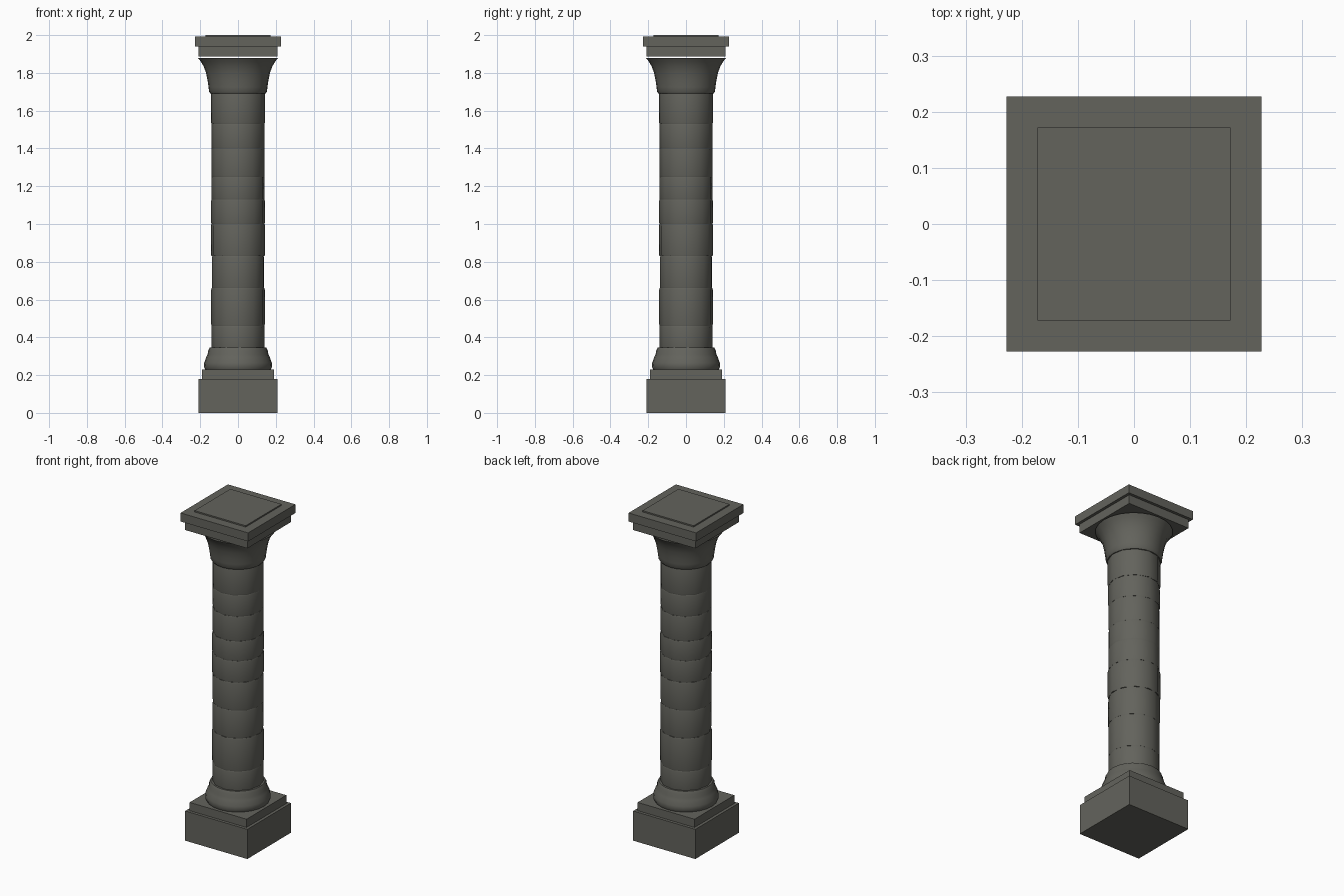
import bpy, bmesh, math, random
from mathutils import Matrix

random.seed(4)
if "Cube" in bpy.data.objects:
    bpy.data.objects.remove(bpy.data.objects["Cube"])

stone = bpy.data.materials.new("dark grey stone")
stone.use_nodes = True
colour = (0.125, 0.125, 0.108, 1)
stone.diffuse_color = colour
bsdf = next(n for n in stone.node_tree.nodes if n.type == "BSDF_PRINCIPLED")
bsdf.inputs["Base Color"].default_value = colour
bsdf.inputs["Roughness"].default_value = 0.8


def finish(name, bm, smooth=None):
    bmesh.ops.recalc_face_normals(bm, faces=bm.faces)
    mesh = bpy.data.meshes.new(name)
    bm.to_mesh(mesh)
    bm.free()
    mesh.materials.append(stone)
    ob = bpy.data.objects.new(name, mesh)
    bpy.context.collection.objects.link(ob)
    if smooth:
        bpy.ops.object.select_all(action="DESELECT")
        ob.select_set(True)
        bpy.context.view_layer.objects.active = ob
        bpy.ops.object.shade_smooth_by_angle(angle=math.radians(smooth))
    return ob


def slab(name, half, z0, z1):
    bm = bmesh.new()
    size = Matrix.Diagonal((2 * half, 2 * half, z1 - z0, 1))
    bmesh.ops.create_cube(bm, size=1, matrix=Matrix.Translation((0, 0, (z0 + z1) / 2)) @ size)
    return finish(name, bm)


def turned(name, profile, sides, twist=0.0, smooth=40):
    """Closed solid of revolution from (radius, height) points."""
    bm = bmesh.new()
    rings = []
    for r, z in profile:
        angles = [twist + math.tau * i / sides for i in range(sides)]
        rings.append([bm.verts.new((r * math.cos(a), r * math.sin(a), z)) for a in angles])
    for low, high in zip(rings, rings[1:]):
        for i in range(sides):
            j = (i + 1) % sides
            bm.faces.new((low[i], low[j], high[j], high[i]))
    bm.faces.new(rings[0])
    bm.faces.new(rings[-1])
    return finish(name, bm, smooth)


# Square base
slab("plinth", 0.209, 0, 0.18)
slab("plinth_step", 0.191, 0.18, 0.23)

# Rounded foot moulding
turned("foot_moulding", [(0.174, 0.23), (0.181, 0.245), (0.179, 0.265), (0.168, 0.295),
                         (0.161, 0.31), (0.158, 0.33), (0.150, 0.345)], 24)

# Shaft of stacked, slightly turned drums
seams = [0.335, 0.46, 0.66, 0.83, 1.0, 1.13, 1.25, 1.40, 1.53, 1.70]
for n, (z0, z1) in enumerate(zip(seams, seams[1:])):
    r = 0.142 + random.uniform(-0.001, 0.002)
    lip = r - 0.002
    turned(f"shaft_drum_{n + 1}", [(lip, z0), (r, z0 + 0.008), (r, z1 - 0.008), (lip, z1)],
           12, random.uniform(0, math.tau / 12))

# Flared capital
turned("capital_bell", [(0.146, 1.69), (0.153, 1.70), (0.156, 1.725), (0.161, 1.76),
                        (0.169, 1.80), (0.182, 1.835), (0.197, 1.86), (0.211, 1.878)], 24)

# Square top, set just above the bell
slab("capital_block", 0.21, 1.887, 1.94)
slab("abacus", 0.227, 1.94, 1.992)
slab("top_panel", 0.172, 1.992, 2.0)
